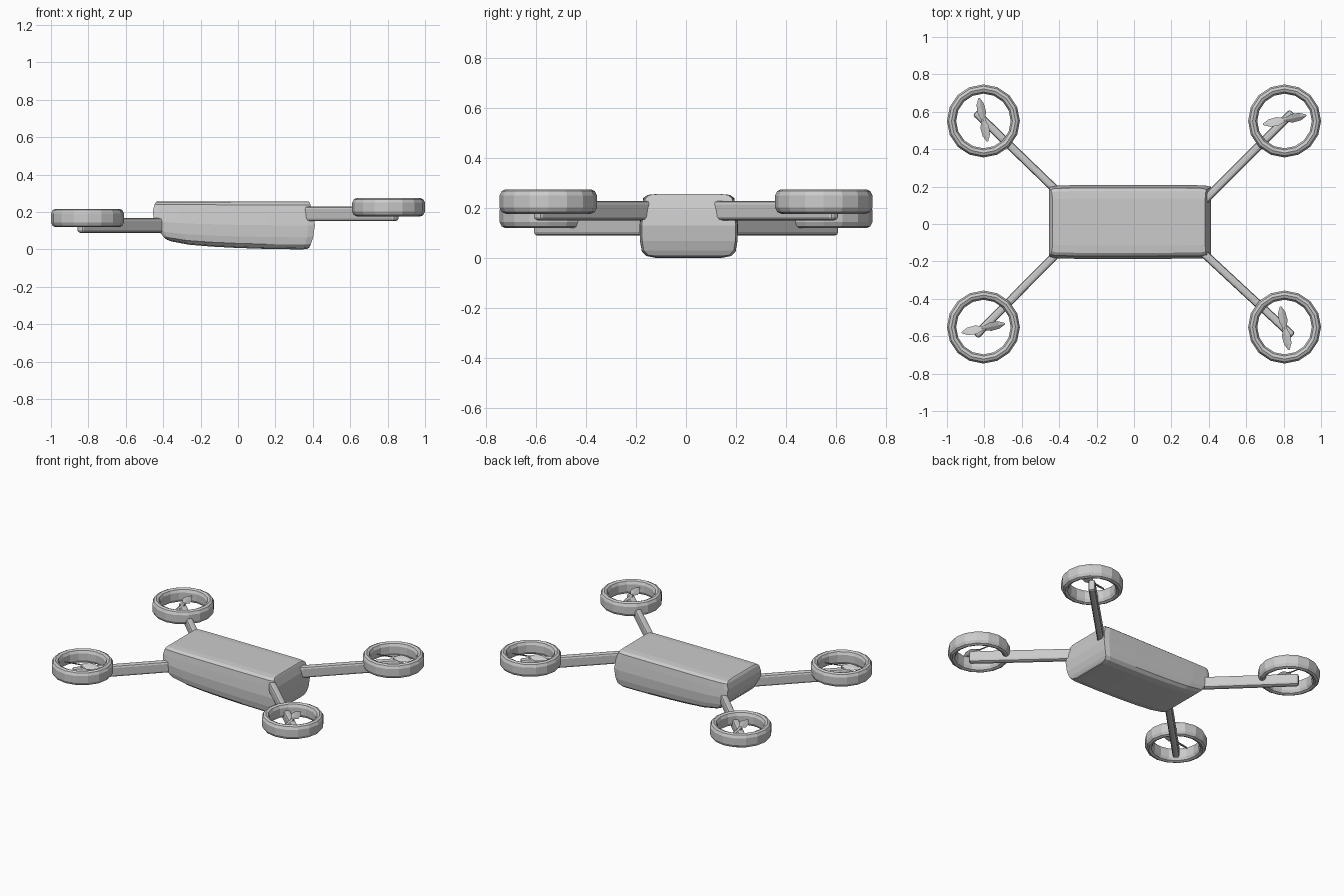
import bpy, bmesh, math
from mathutils import Matrix, Vector

if "Cube" in bpy.data.objects:
    bpy.data.objects.remove(bpy.data.objects["Cube"])


def make_object(name, verts, faces):
    mesh = bpy.data.meshes.new(name)
    mesh.from_pydata([tuple(v) for v in verts], [], faces)
    bm = bmesh.new()
    bm.from_mesh(mesh)
    bmesh.ops.recalc_face_normals(bm, faces=bm.faces)
    bm.to_mesh(mesh)
    bm.free()
    ob = bpy.data.objects.new(name, mesh)
    bpy.context.collection.objects.link(ob)
    return ob


# Body: half cross-section (half width, height fraction, left end x, right end x)
HALF = [(0.125, 1.0, -0.435, 0.38), (0.165, 0.985, -0.439, 0.383),
        (0.182, 0.93, -0.446, 0.388), (0.189, 0.75, -0.455, 0.402),
        (0.197, 0.5, -0.451, 0.411), (0.195, 0.25, -0.428, 0.402),
        (0.188, 0.1, -0.402, 0.39), (0.17, 0.03, -0.388, 0.381),
        (0.13, 0.0, -0.38, 0.373)]
# Stations along the body: (fraction of length, bottom z, width scale)
STATIONS = [(0, 0.052, 0.95), (0.03, 0.043, 0.985), (0.16, 0.025, 1), (0.32, 0.015, 1),
            (0.5, 0.008, 1), (0.7, 0.003, 1), (0.96, 0.0, 0.995), (1, 0.004, 0.955)]


def build_body():
    n = len(HALF)
    verts, faces = [], []
    for f, bottom, scale in STATIONS:
        ring = [(1, h) for h in HALF] + [(-1, h) for h in reversed(HALF)]
        for side, (w, t, xl, xr) in ring:
            verts.append((xl + (xr - xl) * f, 0.011 + side * w * scale,
                          bottom + (0.256 - bottom) * t))
    m = 2 * n
    for s in range(len(STATIONS) - 1):
        for i in range(m):
            j = (i + 1) % m
            faces.append((s * m + i, s * m + j, (s + 1) * m + j, (s + 1) * m + i))
    # Bulging end caps made of horizontal strips
    for base in (0, (len(STATIONS) - 1) * m):
        for i in range(n - 1):
            faces.append((base + i, base + i + 1, base + m - 2 - i, base + m - 1 - i))
    make_object("body", verts, faces)


def build_arm(name, start, end, z):
    # Bevelled bar between two points
    a, b = Vector((*start, z)), Vector((*end, z))
    d = b - a
    bm = bmesh.new()
    bmesh.ops.create_cube(bm, size=1)
    bmesh.ops.scale(bm, vec=(d.length, 0.044, 0.078), verts=bm.verts)
    bmesh.ops.bevel(bm, geom=bm.edges[:], offset=0.014, segments=2,
                    profile=0.5, affect='EDGES')
    bmesh.ops.transform(bm, verts=bm.verts, matrix=Matrix.Translation((a + b) / 2)
                        @ Matrix.Rotation(math.atan2(d.y, d.x), 4, 'Z'))
    mesh = bpy.data.meshes.new(name)
    bm.to_mesh(mesh)
    bm.free()
    bpy.context.collection.objects.link(bpy.data.objects.new(name, mesh))


# Rotor guard: rounded section spun around 16 sides (radius, z)
GUARD = [(0.195, -0.024), (0.195, 0.024), (0.186, 0.042), (0.171, 0.049),
         (0.155, 0.042), (0.146, 0.024), (0.146, -0.024), (0.155, -0.042),
         (0.171, -0.049), (0.186, -0.042)]


def build_guard(name, centre):
    sides, k = 16, len(GUARD)
    verts, faces = [], []
    for s in range(sides):
        a = 2 * math.pi * s / sides
        for r, z in GUARD:
            verts.append(centre + Vector((r * math.cos(a), r * math.sin(a), z)))
        for i in range(k):
            t, j = (s + 1) % sides, (i + 1) % k
            faces.append((s * k + i, s * k + j, t * k + j, t * k + i))
    make_object(name, verts, faces)


# Blade: (position along length, half width, pitch in degrees)
BLADE = [(-0.118, 0.004, -18), (-0.085, 0.022, -24), (-0.04, 0.027, -30),
         (-0.008, 0.013, -20), (0.008, 0.013, 20), (0.04, 0.027, 30),
         (0.085, 0.022, 24), (0.118, 0.004, 18)]


def build_propeller(name, centre, angle):
    verts, faces = [], []
    rot = Matrix.Rotation(math.radians(angle), 3, 'Z')
    for s, w, pitch in BLADE:
        p = math.radians(pitch)
        c, n = math.cos(p), math.sin(p)
        for u, v in ((-w, 0), (0, 0.004), (w, 0), (0, -0.004)):
            verts.append(centre + rot @ Vector((s, u * c - v * n, u * n + v * c)))
    for s in range(len(BLADE) - 1):
        for i in range(4):
            j = (i + 1) % 4
            faces.append((s * 4 + i, s * 4 + j, s * 4 + 4 + j, s * 4 + 4 + i))
    last = 4 * (len(BLADE) - 1)
    faces += [(0, 1, 2, 3), (last, last + 1, last + 2, last + 3)]
    make_object(name, verts, faces)


def build_hub(name, x, y, z0, z1):
    bpy.ops.mesh.primitive_cylinder_add(vertices=8, radius=0.009, depth=z1 - z0,
                                        location=(x, y, (z0 + z1) / 2))
    bpy.context.object.name = name


build_body()
for sx, side in ((-1, "left"), (1, "right")):
    arm_z, guard_z = (0.128, 0.168) if sx < 0 else (0.19, 0.226)
    for sy, end in ((-1, "front"), (1, "rear")):
        tag = f"{end}_{side}"
        inner = (sx * (0.36 if sx > 0 else 0.40), 0.11 if sx * sy > 0 and sy > 0
                 else sy * 0.145 + (0.02 if sx < 0 and sy > 0 else 0))
        build_arm("arm_" + tag, inner, (sx * 0.848, sy * 0.598), arm_z)
        build_guard("rotor_guard_" + tag, Vector((sx * 0.805, sy * 0.551, guard_z)))
        build_propeller("propeller_" + tag, Vector((sx * 0.806, sy * 0.557, guard_z + 0.015)),
                        12 if sx * sy > 0 else 101)
        build_hub("rotor_shaft_" + tag, sx * 0.806, sy * 0.557, arm_z, guard_z + 0.018)
